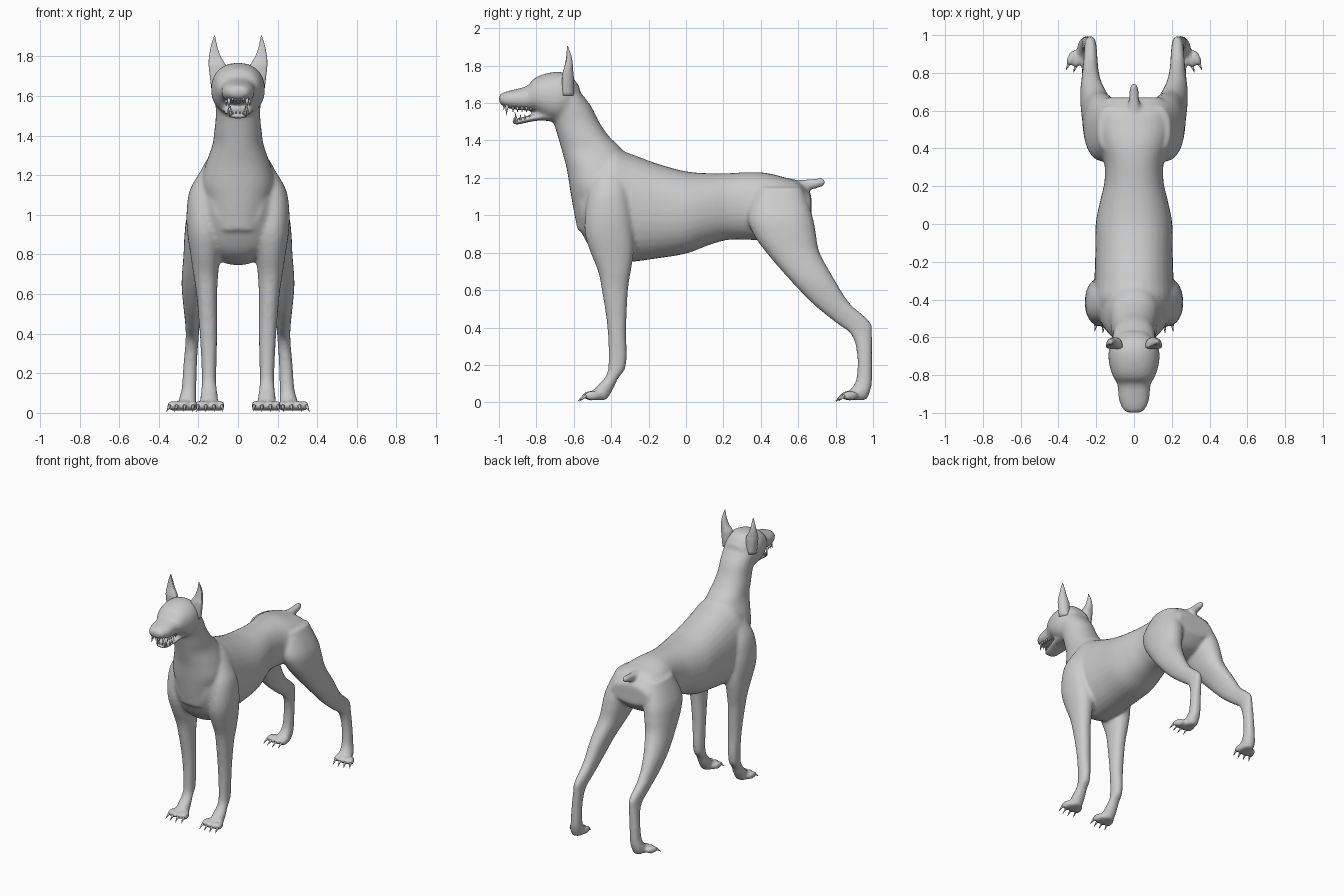
import bpy, bmesh, math
from mathutils import Vector, Matrix

cube = bpy.data.objects.get("Cube")
if cube:
    bpy.data.objects.remove(cube, do_unlink=True)

grey = bpy.data.materials.new("plain grey")
grey.use_nodes = True
colour = (.6, .6, .6, 1)
grey.diffuse_color = colour
grey.node_tree.nodes["Principled BSDF"].inputs["Base Color"].default_value = colour


def finish(name, bm):
    """Turn a bmesh into a smooth grey object."""
    bmesh.ops.recalc_face_normals(bm, faces=bm.faces[:])
    for face in bm.faces:
        face.smooth = True
    mesh = bpy.data.meshes.new(name)
    bm.to_mesh(mesh)
    bm.free()
    mesh.materials.append(grey)
    obj = bpy.data.objects.new(name, mesh)
    bpy.context.collection.objects.link(obj)
    return obj


def spline(rows, steps=4):
    """Smoothly interpolate between section rows."""
    rows = [Vector(r) for r in rows]
    out = []
    for i in range(len(rows) - 1):
        b, c = rows[i], rows[i + 1]
        a, d = rows[max(i - 1, 0)], rows[min(i + 2, len(rows) - 1)]
        for k in range(steps):
            t = k / steps
            out.append(b + ((c - a) * t + (a * 2 - b * 5 + c * 4 - d) * t ** 2
                            + (b * 3 - a - c * 3 + d) * t ** 3) * .5)
    return out + [rows[-1]]


def loft(bm, axis, rows, side=1, sides=32, cup=1):
    """Oval sections (position, low, high, x min, x max) along y or z.
    A row with one width is centred on x = 0."""
    rows = [r if len(r) == 5 else (*r[:3], -r[3], r[3]) for r in rows]
    rings = []
    for t, lo, hi, x0, x1 in spline(rows):
        ring = []
        for i in range(sides):
            ang = math.tau * i / sides
            c, s = math.cos(ang), math.sin(ang)
            u = (x0 + x1) / 2 + (x1 - x0) / 2 * math.copysign(abs(c) ** .9, c)
            s = math.copysign(abs(s) ** .9, s)
            v = (lo + hi) / 2 + (hi - lo) / 2 * (s * cup if s < 0 else s)
            co = (side * u, v, t) if axis == "z" else (side * u, t, v)
            ring.append(bm.verts.new(co))
        rings.append(ring)
    for a, b in zip(rings, rings[1:]):
        for i in range(sides):
            j = (i + 1) % sides
            bm.faces.new((a[i], a[j], b[j], b[i]))
    bm.faces.new(rings[0])
    bm.faces.new(rings[-1])


def spike(bm, base, tip, radius):
    """Small cone used for claws and teeth."""
    base, tip = Vector(base), Vector(tip)
    line = tip - base
    place = Matrix.Translation((base + tip) / 2) @ line.to_track_quat("Z", "Y").to_matrix().to_4x4()
    bmesh.ops.create_cone(bm, cap_ends=True, segments=10, radius1=radius,
                          radius2=radius * .1, depth=line.length, matrix=place)


torso = [(-.57, .93, 1.2, .12), (-.5, .81, 1.3, .19), (-.4, .75, 1.36, .215),
         (-.3, .75, 1.33, .21), (-.15, .77, 1.275, .205), (0, .795, 1.235, .203),
         (.12, .84, 1.225, .18), (.22, .868, 1.225, .157), (.32, .87, 1.23, .157),
         (.42, .865, 1.228, .185), (.52, .87, 1.205, .21), (.6, .9, 1.18, .2),
         (.67, .97, 1.11, .15)]
neck = [(.92, -.58, -.35, .13), (1.05, -.605, -.3, .16), (1.15, -.622, -.28, .185),
        (1.25, -.638, -.3, .165), (1.35, -.665, -.34, .13), (1.42, -.685, -.41, .12),
        (1.5, -.71, -.465, .112), (1.58, -.74, -.505, .115), (1.66, -.76, -.565, .115),
        (1.72, -.72, -.61, .09)]
head = [(-.57, 1.6, 1.69, .06), (-.62, 1.53, 1.75, .115), (-.68, 1.5, 1.767, .135),
        (-.75, 1.515, 1.758, .13), (-.81, 1.555, 1.733, .11), (-.845, 1.56, 1.695, .09),
        (-.88, 1.562, 1.682, .085), (-.92, 1.567, 1.672, .082), (-.96, 1.575, 1.662, .07),
        (-.99, 1.592, 1.65, .05), (-1, 1.608, 1.638, .028)]
jaw = [(-.7, 1.5, 1.56, .08), (-.78, 1.507, 1.545, .078), (-.85, 1.496, 1.53, .065),
       (-.9, 1.485, 1.518, .05), (-.93, 1.488, 1.51, .03)]
tail = [(.5, 1.13, 1.2, .05), (.58, 1.135, 1.19, .04), (.65, 1.135, 1.192, .028),
        (.72, 1.15, 1.2, .022), (.745, 1.165, 1.19, .012)]
foreleg = [(1.22, -.48, -.34, .1, .19), (1.12, -.52, -.31, .08, .245),
           (1, -.54, -.29, .08, .26), (.9, -.54, -.28, .08, .255),
           (.8, -.51, -.28, .09, .24), (.7, -.47, -.295, .1, .225),
           (.6, -.45, -.31, .105, .21), (.4, -.42, -.32, .105, .193),
           (.2, -.415, -.32, .11, .183), (.13, -.435, -.362, .108, .185),
           (.07, -.49, -.39, .1, .19), (.012, -.5, -.425, .105, .185)]
hindleg = [(1.15, .38, .62, .06, .19), (1, .33, .675, .06, .255), (.9, .36, .695, .08, .27),
           (.8, .43, .715, .11, .275), (.655, .555, .795, .16, .285),
           (.53, .675, .875, .185, .275), (.43, .795, .985, .195, .265),
           (.36, .885, .995, .2, .265), (.25, .915, .995, .207, .275),
           (.12, .91, .995, .21, .285), (.06, .875, .985, .21, .3),
           (.012, .87, .965, .22, .295)]
ear = [(1.64, -.7, -.6, .06, .135), (1.74, -.7, -.6, .06, .147), (1.77, -.69, -.603, .07, .148),
       (1.8, -.675, -.605, .088, .146), (1.85, -.657, -.612, .105, .137),
       (1.905, -.638, -.632, .116, .12)]

body, claws, teeth, ears = (bmesh.new() for _ in range(4))

# Trunk, neck, head, jaw and tail
loft(body, "z", neck)
for rows in (torso, head, jaw, tail):
    loft(body, "y", rows)

for side in (1, -1):
    # Legs and ears
    loft(body, "z", foreleg, side)
    loft(body, "z", hindleg, side)
    loft(ears, "z", ear, side, cup=.25)
    # Paws: four toes with a claw each
    for px, py, turn in ((.142, -.46, 0), (.268, .915, .25)):
        for i in range(4):
            off = i - 1.5
            reach = .052 - .008 * abs(off)
            heading = turn + off * .12
            ahead = Vector((math.sin(heading), -math.cos(heading), 0))
            mid = Vector((px + off * .031, py, .036)) + ahead * reach
            mid.x *= side
            ahead.x *= side
            swivel = Matrix.Rotation(math.atan2(-ahead.x, -ahead.y) * -1, 4, "Z")
            bmesh.ops.create_uvsphere(
                body, u_segments=16, v_segments=10, radius=1,
                matrix=Matrix.Translation(mid) @ swivel @ Matrix.Diagonal((.021, .048, .027, 1)))
            spike(claws, mid + ahead * .035, mid + ahead * .07 - Vector((0, 0, .03)), .009)
    # Fangs and the smaller teeth behind them
    spike(teeth, (side * .045, -.955, 1.59), (side * .046, -.962, 1.535), .01)
    spike(teeth, (side * .036, -.905, 1.5), (side * .038, -.915, 1.552), .009)
    for i in range(5):
        y = -.925 + i * .024
        spike(teeth, (side * .06, y, 1.58), (side * .06, y, 1.55), .008)
        spike(teeth, (side * .05, y + .04, 1.51), (side * .05, y + .04, 1.54), .007)
    for x in (.01, .027):
        spike(teeth, (side * x, -.972, 1.595), (side * x, -.974, 1.562), .008)
        spike(teeth, (side * x, -.915, 1.5), (side * x, -.92, 1.527), .007)

# Fuse the body parts into one smooth skin
skin = finish("body", body)
remesh = skin.modifiers.new("Fuse", "REMESH")
remesh.mode = "VOXEL"
remesh.voxel_size = .011
remesh.use_smooth_shade = True
relax = skin.modifiers.new("Relax", "SMOOTH")
relax.factor = .5
relax.iterations = 7

finish("ears", ears)
finish("claws", claws)
finish("teeth", teeth)
